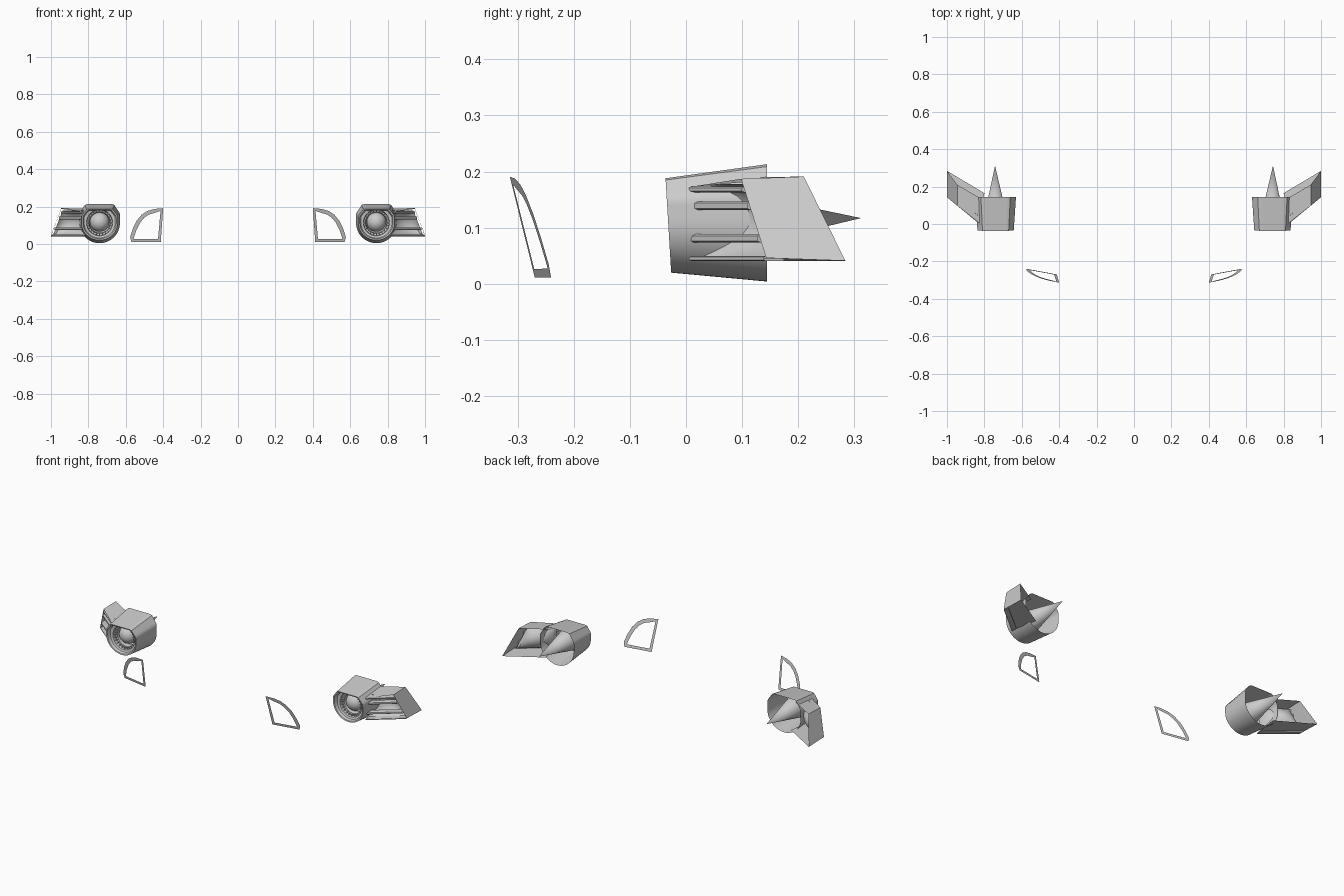
import bpy, bmesh
from math import sin, cos, pi, radians
from mathutils import Vector, Matrix

if "Cube" in bpy.data.objects:
    bpy.data.objects.remove(bpy.data.objects["Cube"])

CX, CZ, N = 0.74, 0.113, 64   # lamp axis and ring resolution


def finish(name, bm, angle=30):
    """Turn bmesh into an object mirrored to the other side."""
    bmesh.ops.recalc_face_normals(bm, faces=bm.faces)
    me = bpy.data.meshes.new(name)
    bm.to_mesh(me)
    bm.free()
    ob = bpy.data.objects.new(name, me)
    bpy.context.collection.objects.link(ob)
    bpy.ops.object.select_all(action='DESELECT')
    ob.select_set(True)
    bpy.context.view_layer.objects.active = ob
    bpy.ops.object.shade_smooth_by_angle(angle=radians(angle))
    ob.modifiers.new("mirror", 'MIRROR').use_mirror_merge = False
    return ob


def loft(bm, rings, closed=True):
    rows = [[bm.verts.new(p) for p in r] for r in rings]
    n = len(rows[0])
    for a, b in zip(rows, rows[1:]):
        for i in range(n if closed else n - 1):
            j = (i + 1) % n
            bm.faces.new((a[i], a[j], b[j], b[i]))


def circle(r, y):
    return [(CX + r * cos(2 * pi * i / N), y, CZ + r * sin(2 * pi * i / N)) for i in range(N)]


def housing(sx, top, bottom, y, tilt):
    """Round below, flat top with chamfered corners."""
    pts = []
    for i in range(N):
        c, s = cos(2 * pi * i / N), sin(2 * pi * i / N)
        r = 0.109
        if s > 0:
            r = min(0.109 / max(abs(c), 1e-6), 0.1 / s, 0.1185 / (0.832 * abs(c) + 0.555 * s))
        z = r * s * (top if s > 0 else bottom)
        pts.append((CX + r * c * sx, y - tilt * z, CZ + z))
    return pts


# Lamp housing with front lip
bm = bmesh.new()
loft(bm, [housing(1, 1, 1, 0.144, 0), housing(0.89, 0.75, 0.855, -0.032, 0.06),
          housing(0.82, 0.69, 0.79, -0.030, 0.06)])
finish("lamp_housing", bm)

# Stepped bezel leading into the lens seat
bm = bmesh.new()
loft(bm, [housing(0.82, 0.69, 0.79, -0.030, 0.06), housing(0.76, 0.66, 0.74, -0.012, 0),
          circle(0.070, -0.008), circle(0.067, 0.012), circle(0.058, 0.016), circle(0.053, 0.040)])
finish("lamp_bezel", bm)

# Small ribs around the bezel
bm = bmesh.new()
for i in range(24):
    a = 2 * pi * i / 24
    m = (Matrix.Translation((CX, 0.008, CZ)) @ Matrix.Rotation(-a, 4, 'Y')
         @ Matrix.Translation((0.064, 0, 0)) @ Matrix.Diagonal((0.012, 0.016, 0.005, 1)))
    bmesh.ops.create_cube(bm, size=1, matrix=m)
finish("bezel_ribs", bm)

# Lens dome
bm = bmesh.new()
bmesh.ops.create_uvsphere(bm, u_segments=32, v_segments=16, radius=0.052,
                          matrix=Matrix.Translation((CX, 0.04, CZ + 0.004)))
bmesh.ops.bisect_plane(bm, geom=bm.verts[:] + bm.edges[:] + bm.faces[:],
                       plane_co=(0, 0.042, 0), plane_no=(0, 1, 0), clear_outer=True)
finish("lens", bm)

# Long cone behind the lens
bm = bmesh.new()
base = [bm.verts.new(p) for p in circle(0.061, 0.04)[::2]]
tip = bm.verts.new((CX + 0.003, 0.312, 0.117))
for i in range(len(base)):
    bm.faces.new((base[i], base[(i + 1) % len(base)], tip))
finish("rear_cone", bm)

# Side lamp case: top, outer side and bottom panels
bm = bmesh.new()
loft(bm, [[(0.825, 0.003, 0.172), (0.945, 0.098, 0.187), (1.0, 0.143, 0.046), (0.83, 0.003, 0.046)],
          [(0.80, 0.125, 0.190), (0.945, 0.210, 0.191), (1.0, 0.284, 0.041), (0.80, 0.165, 0.041)]],
     closed=False)
finish("side_case", bm)


def front_edge(z):
    """Inner and outer ends of the sloped side-lamp opening."""
    t = (0.187 - z) / 0.141
    return Vector((0.828, 0.005, z)), Vector((0.945, 0.098, z)).lerp(Vector((1.0, 0.143, z)), t)


# Louvre slats
bm = bmesh.new()
for z, h in ((0.168, 0.010), (0.139, 0.015), (0.081, 0.015), (0.045, 0.009)):
    a, b = front_edge(z)
    rings = []
    for p in (a, b - Vector((0.006, 0.004, 0))):
        rings.append([p + Vector((0, dy, dz * h)) for dy, dz in
                      ((0, -0.3), (0, 0.3), (0.006, 0.5), (0.035, 0.5), (0.035, -0.5), (0.006, -0.5))])
    loft(bm, rings)
finish("side_slats", bm)

# Curved reflector behind the slats
bm = bmesh.new()
rows = []
for i in range(13):
    v = i / 12
    a, b = front_edge(0.046 + v * 0.132)
    rows.append([a.lerp(b, k / 16) + Vector((-0.35, 0.9, 0)) *
                 (0.03 + 0.055 * sin(pi * v) ** 0.6 * sin(pi * k / 16) ** 0.6) for k in range(17)])
loft(bm, rows, closed=False)
finish("side_reflector", bm)

# Lower fog trim: a leaning flat ring
bm = bmesh.new()
outline = ((0.400, 0.191), (0.413, 0.011), (0.570, 0.011), (0.577, 0.035), (0.562, 0.083),
           (0.541, 0.125), (0.515, 0.156), (0.485, 0.176), (0.447, 0.187))
face = bm.faces.new([bm.verts.new((x, -0.314 + 0.185 * (x - 0.4) - 0.234 * (z - 0.191), z))
                     for x, z in outline])
bm.normal_update()
bmesh.ops.inset_individual(bm, faces=[face], thickness=0.021)
bmesh.ops.delete(bm, geom=[face], context='FACES')
finish("fog_trim", bm)
